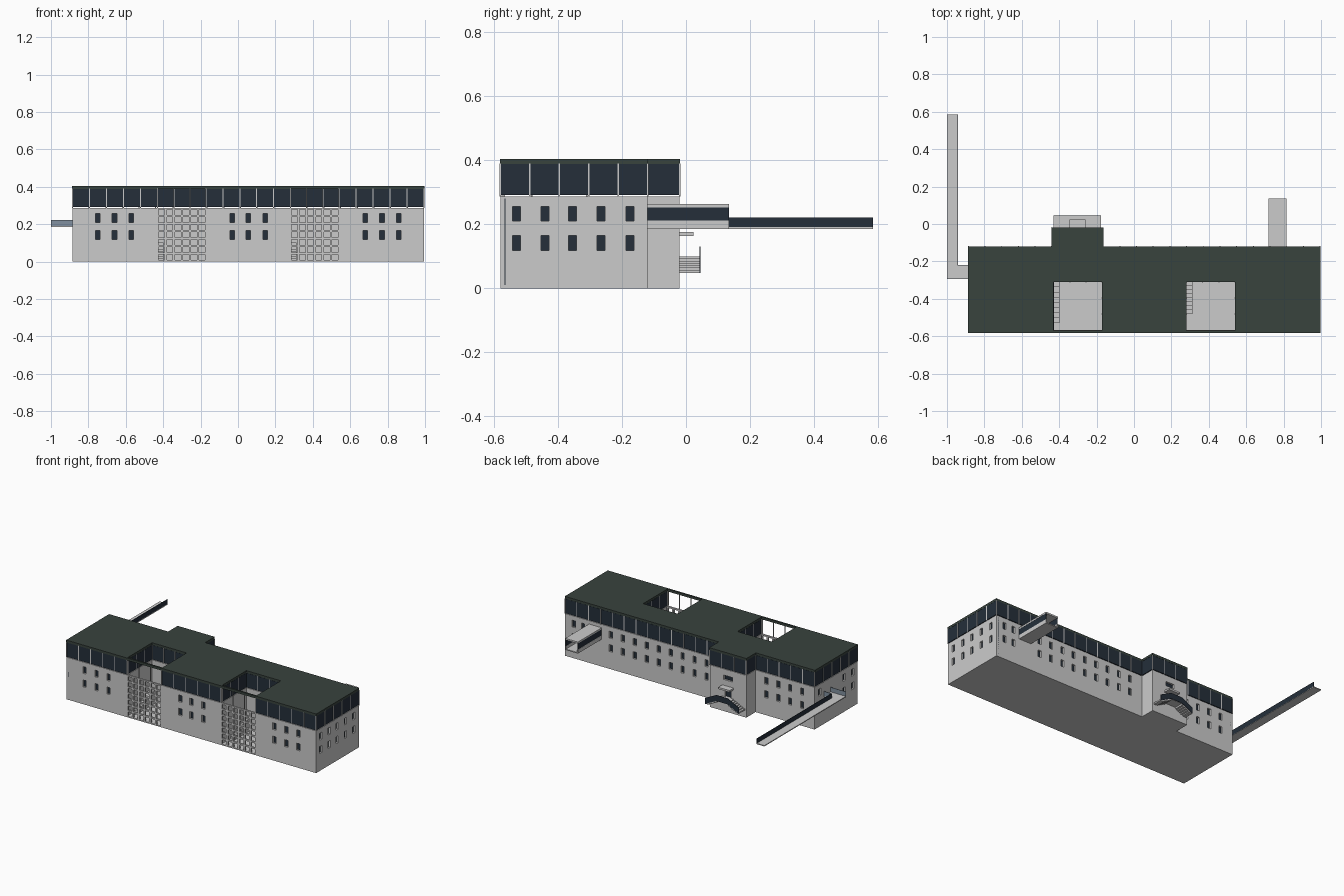
import bpy, bmesh, math
from mathutils import Vector

if "Cube" in bpy.data.objects:
    bpy.data.objects.remove(bpy.data.objects["Cube"])


def material(name, col):
    m = bpy.data.materials.new(name)
    m.diffuse_color = (*col, 1)
    m.use_nodes = True
    m.node_tree.nodes["Principled BSDF"].inputs["Base Color"].default_value = m.diffuse_color
    return m


GLASS = material("dark_glass", (0.018, 0.028, 0.042))
ROOF = material("roof_green", (0.04, 0.056, 0.048))
BLUE = material("blue_grey_glass", (0.22, 0.28, 0.35))


def finish(name, bm, mat=None):
    me = bpy.data.meshes.new(name)
    bm.to_mesh(me)
    bm.free()
    ob = bpy.data.objects.new(name, me)
    bpy.context.collection.objects.link(ob)
    if mat:
        me.materials.append(mat)
    return ob


def boxes(name, items, mat=None):
    """items: (x0, x1, y0, y1, z0, z1)"""
    bm = bmesh.new()
    for x0, x1, y0, y1, z0, z1 in items:
        vs = bmesh.ops.create_cube(bm, size=1)["verts"]
        for v in vs:
            v.co = Vector(((x0 + x1) / 2 + v.co.x * (x1 - x0),
                           (y0 + y1) / 2 + v.co.y * (y1 - y0),
                           (z0 + z1) / 2 + v.co.z * (z1 - z0)))
    return finish(name, bm, mat)


def panel(name, u0, u1, v0, v1, holes, place, thick, mat=None):
    """Flat sheet with rectangular holes (u0, u1, v0, v1), thickened inward"""
    us, vs = {u0, u1}, {v0, v1}
    for h in holes:
        us |= {h[0], h[1]}
        vs |= {h[2], h[3]}
    us, vs = sorted(us), sorted(vs)
    bm = bmesh.new()
    grid = [[bm.verts.new(place(u, v)) for v in vs] for u in us]
    for i in range(len(us) - 1):
        for j in range(len(vs) - 1):
            cu, cv = (us[i] + us[i + 1]) / 2, (vs[j] + vs[j + 1]) / 2
            if not any(h[0] < cu < h[1] and h[2] < cv < h[3] for h in holes):
                bm.faces.new((grid[i][j], grid[i + 1][j], grid[i + 1][j + 1], grid[i][j + 1]))
    bmesh.ops.delete(bm, geom=[v for v in bm.verts if not v.link_faces], context='VERTS')
    ob = finish(name, bm, mat)
    mod = ob.modifiers.new("thickness", 'SOLIDIFY')
    mod.thickness, mod.offset = thick, -1
    return ob


def wall(name, p, q, z0, z1, holes=(), thick=0.012, mat=None, out=0.0):
    """Vertical wall from p to q, outside on the right hand"""
    p, q = Vector(p), Vector(q)
    d = (q - p).normalized()
    n = Vector((d.y, -d.x))

    def place(u, z):
        c = p + d * u + n * out
        return (c.x, c.y, z)
    return panel(name, 0, (q - p).length, z0, z1, list(holes), place, thick, mat)


def windows(us, w=0.025):
    return [(round(u - w / 2, 4), round(u + w / 2, 4), a, b)
            for u in us for a, b in ((0.118, 0.165), (0.21, 0.256))]


def facade(name, p, q, holes=()):
    """Lower wall with recessed glazing, dark glass storey and mullions"""
    wall(name + "_wall", p, q, 0, 0.287, holes)
    if holes:
        wall(name + "_window_glass", p, q, 0.01, 0.28, (), 0.003, GLASS, -0.013)
    wall(name + "_glass_band", p, q, 0.291, 0.388, (), 0.01, GLASS, 0.001)
    P, Q = Vector(p), Vector(q)
    count = max(1, round((Q - P).length / 0.09))
    pts = [P.lerp(Q, i / count) for i in range(count + 1)]
    s = 0.0025
    boxes(name + "_mullions", [(c.x - s, c.x + s, c.y - s, c.y + s, 0.287, 0.39) for c in pts])


# Main block, walked anticlockwise
L, R, F, B = -0.885, 0.995, -0.58, -0.12
COURTS = [(-0.43, -0.17), (0.28, 0.54)]
facade("front_left", (L, F), (-0.43, F), windows([x - L for x in (-0.75, -0.66, -0.57)]))
facade("front_middle", (-0.17, F), (0.28, F), windows([x + 0.17 for x in (-0.03, 0.055, 0.145)]))
facade("front_right", (0.54, F), (R, F), windows([x - 0.54 for x in (0.68, 0.77, 0.86)]))
facade("right_side", (R, F), (R, B), windows([0.05, 0.14, 0.225, 0.315, 0.405]))
back_x = [0.93, 0.86] + [0.65 - 0.09 * i for i in range(9)]
facade("back_right", (R, B), (-0.165, B), windows([R - x for x in back_x]))
facade("bay_right", (-0.165, B), (-0.165, -0.02))
facade("bay_back", (-0.165, -0.02), (-0.44, -0.02),
       [(0.105, 0.17, 0.215, 0.245), (0.115, 0.16, 0.10, 0.16)])
facade("bay_left", (-0.44, -0.02), (-0.44, B))
facade("back_left", (-0.44, B), (L, B), windows([0.08, 0.17, 0.26, 0.35]))
facade("left_side", (L, B), (L, F), windows([0.055, 0.32, 0.41]))

# Courtyards: lattice screen, inner walls, floor, open posts
for k, (a, b) in enumerate(COURTS):
    n = f"court_{k + 1}"
    pu, pz = (b - a) / 6, 0.04
    holes = [(i * pu + 0.006, (i + 1) * pu - 0.006, 0.008 + j * pz, 0.008 + j * pz + 0.03)
             for i in range(6) for j in range(7)]
    wall(n + "_lattice_screen", (a, F), (b, F), 0, 0.287, holes, 0.012)
    facade(n + "_left", (a, F + 0.012), (a, -0.31))
    facade(n + "_back", (a, -0.31), (b, -0.31))
    facade(n + "_right", (b, -0.31), (b, F + 0.012))
    boxes(n + "_floor", [(a, b, F + 0.01, -0.31, 0, 0.006)])
    boxes(n + "_posts", [(a + t * (b - a) - 0.002, a + t * (b - a) + 0.002,
                          F, F + 0.006, 0.287, 0.39) for t in (0, 1 / 3, 2 / 3, 1)])
    # stepped ledge along the court's left wall
    yb = -0.53 if k == 0 else -0.48
    boxes(n + "_steps", [(a, a + 0.033, yb + i * (-0.31 - yb) / 8, yb + (i + 1) * (-0.31 - yb) / 8,
                          0.006, 0.006 + 0.012 * (i + 1)) for i in range(8)])

# Base slab and roof with court openings and the bay projection
OPEN = [(a, b, F + 0.01, -0.31) for a, b in COURTS]
NOTCH = [(L - 0.002, -0.442, B, -0.018), (-0.163, R + 0.002, B, -0.018)]
panel("base_slab", L, R, F, -0.02,
      OPEN + [(L, -0.44, B, -0.02), (-0.165, R, B, -0.02)],
      lambda u, v: (u, v, 0.006), 0.006)
panel("roof", L - 0.002, R + 0.002, F - 0.002, -0.018, OPEN + NOTCH,
      lambda u, v: (u, v, 0.404), 0.016, ROOF)

# Covered passage at the back right
x0, x1, y0, y1 = 0.72, 0.815, B, 0.135
boxes("passage_floor_and_roof", [(x0, x1, y0, y1, 0.185, 0.192), (x0, x1, y0, y1, 0.253, 0.264)])
boxes("passage_parapets", [(x, x + 0.005, y0, y1, 0.192, 0.212) for x in (x0, x1 - 0.005)])
boxes("passage_glass", [(x, x + 0.003, y0, y1, 0.212, 0.253) for x in (x0 + 0.001, x1 - 0.004)], GLASS)

# Footbridge at the left
boxes("bridge_deck", [(-1, -0.94, -0.295, 0.585, 0.185, 0.191),
                      (-0.94, L, -0.295, -0.22, 0.185, 0.191)])
boxes("bridge_side", [(-0.943, -0.94, -0.22, 0.585, 0.187, 0.222)], GLASS)
boxes("bridge_rails", [(-1, L, -0.295, -0.292, 0.191, 0.222),
                       (-0.943, L, -0.223, -0.22, 0.191, 0.222)], BLUE)

# Double entrance stair with landing, dark balustrade and canopy
cx, ys, ye = -0.3025, -0.02, 0.042
steps = [(cx - 0.043, cx + 0.043, ys, ye, 0.088, 0.1)]
for s in (-1, 1):
    for i in range(6):
        e = sorted((cx + s * (0.043 + i * 0.014), cx + s * (0.043 + (i + 1) * 0.014)))
        top = 0.093 - i * 0.007
        steps.append((e[0], e[1], ys, ye, max(0.048, top - 0.016), top))
boxes("entrance_stair", steps)
bm = bmesh.new()
low = [(-0.127, 0.048), (-0.043, 0.09), (0.043, 0.09), (0.127, 0.048)]
pts = [(cx + x, z) for x, z in low] + [(cx + x, z + 0.04) for x, z in reversed(low)]
bm.faces.new([bm.verts.new((x, ye, z)) for x, z in pts])
rail = finish("stair_balustrade", bm, GLASS)
rail.modifiers.new("thickness", 'SOLIDIFY').thickness = 0.003
boxes("entrance_canopy", [(cx - 0.043, cx + 0.043, ys, 0.024, 0.164, 0.176)])
